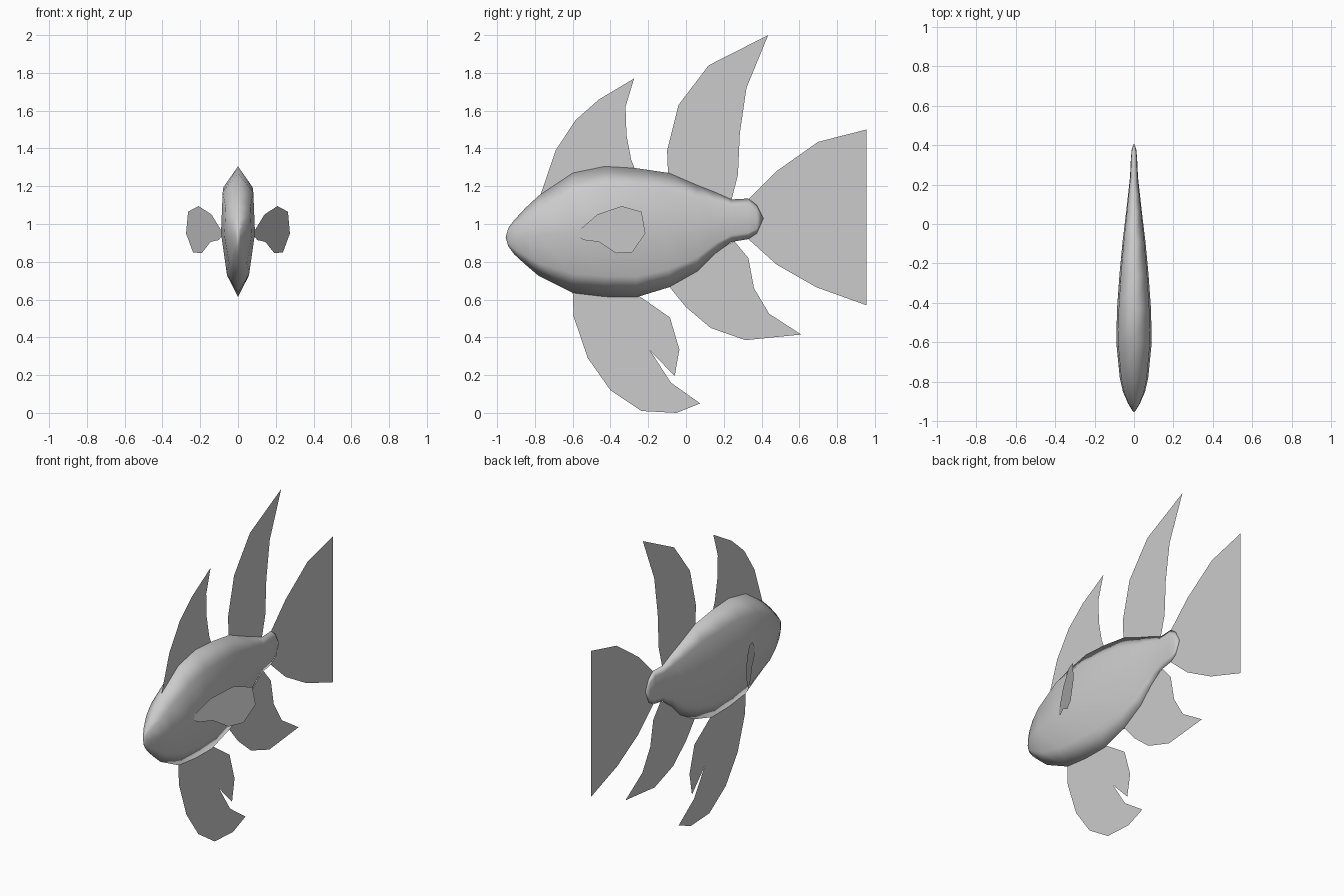
import bpy

grey = bpy.data.materials.new("plain grey")
grey.diffuse_color = (0.6, 0.6, 0.6, 1)


def make_mesh(name, verts, faces, smooth=False):
    mesh = bpy.data.meshes.new(name)
    mesh.from_pydata(verts, [], faces)
    mesh.materials.append(grey)
    mesh.polygons.foreach_set("use_smooth", [smooth] * len(mesh.polygons))
    mesh.update()
    obj = bpy.data.objects.new(name, mesh)
    bpy.context.collection.objects.link(obj)
    return obj


# Body: eight-sided slices (y, top, bottom, half width) between nose and tail tips
slices = [
    (-0.94, 0.98, 0.88, 0.012), (-0.91, 1.02, 0.84, 0.030),
    (-0.85, 1.085, 0.785, 0.056), (-0.78, 1.15, 0.725, 0.072),
    (-0.60, 1.27, 0.635, 0.090), (-0.43, 1.305, 0.615, 0.086),
    (-0.26, 1.295, 0.613, 0.074), (-0.09, 1.27, 0.665, 0.058),
    (0.06, 1.205, 0.75, 0.040), (0.15, 1.17, 0.84, 0.030),
    (0.24, 1.13, 0.905, 0.020), (0.33, 1.135, 0.92, 0.016),
    (0.375, 1.10, 0.95, 0.012),
]
section = [(0, 1), (0.9, 0.68), (1, 0), (0.66, -0.68),
           (0, -1), (-0.66, -0.68), (-1, 0), (-0.9, 0.68)]
n = len(section)
verts = []
for y, top, bottom, w in slices:
    mid, half = (top + bottom) / 2, (top - bottom) / 2
    verts += [(w * u, y, mid + half * v) for u, v in section]
faces = []
for r in range(len(slices) - 1):
    for i in range(n):
        a, b = r * n + i, r * n + (i + 1) % n
        faces.append((a, a + n, b + n, b))
nose, tail = len(verts), len(verts) + 1
verts += [(0, -0.955, 0.93), (0, 0.41, 1.03)]
last = (len(slices) - 1) * n
for i in range(n):
    j = (i + 1) % n
    faces += [(nose, i, j), (tail, last + j, last + i)]
make_mesh("body", verts, faces, smooth=True)

# Flat fins on the centre plane, outlined as (y, z)
fins = {
    "front_dorsal_fin": [
        (-0.77, 1.155), (-0.69, 1.39), (-0.585, 1.55), (-0.46, 1.66), (-0.275, 1.77),
        (-0.32, 1.62), (-0.315, 1.47), (-0.29, 1.34), (-0.27, 1.29), (-0.43, 1.29), (-0.60, 1.25)],
    "rear_dorsal_fin": [
        (-0.095, 1.265), (-0.10, 1.39), (-0.04, 1.63), (0.12, 1.84), (0.435, 2.0),
        (0.32, 1.72), (0.285, 1.48), (0.275, 1.26), (0.24, 1.125), (0.06, 1.19)],
    "tail_fin": [
        (0.33, 1.13), (0.48, 1.28), (0.70, 1.435), (0.955, 1.50),
        (0.955, 0.57), (0.69, 0.665), (0.48, 0.785), (0.33, 0.92)],
    "anal_fin": [
        (-0.09, 0.67), (0.0, 0.56), (0.13, 0.45), (0.315, 0.385), (0.61, 0.415),
        (0.44, 0.525), (0.36, 0.66), (0.33, 0.82), (0.255, 0.91), (0.15, 0.85), (0.06, 0.76)],
    "pelvic_fin": [
        (-0.60, 0.64), (-0.595, 0.51), (-0.52, 0.29), (-0.40, 0.12), (-0.235, 0.01),
        (-0.05, 0.0), (0.075, 0.05), (-0.08, 0.16), (-0.19, 0.33), (-0.06, 0.195),
        (-0.035, 0.335), (-0.085, 0.505), (-0.25, 0.62), (-0.43, 0.62)],
}
for name, outline in fins.items():
    # Reversed so the fin faces +x
    pts = [(0, y, z) for y, z in reversed(outline)]
    make_mesh(name, pts, [tuple(range(len(pts)))])

# Side fins: upright plates swept outward toward the back
side = [(-0.59, 0.945), (-0.47, 1.05), (-0.34, 1.095), (-0.235, 1.065), (-0.215, 0.95),
        (-0.285, 0.85), (-0.37, 0.845), (-0.46, 0.905), (-0.54, 0.915)]
for label, s in (("right", 1), ("left", -1)):
    pts = [(s * (0.275 + 0.53 * (y + 0.215)), y, z) for y, z in side]
    if s > 0:
        pts.reverse()
    make_mesh(label + "_side_fin", pts, [tuple(range(len(pts)))])
